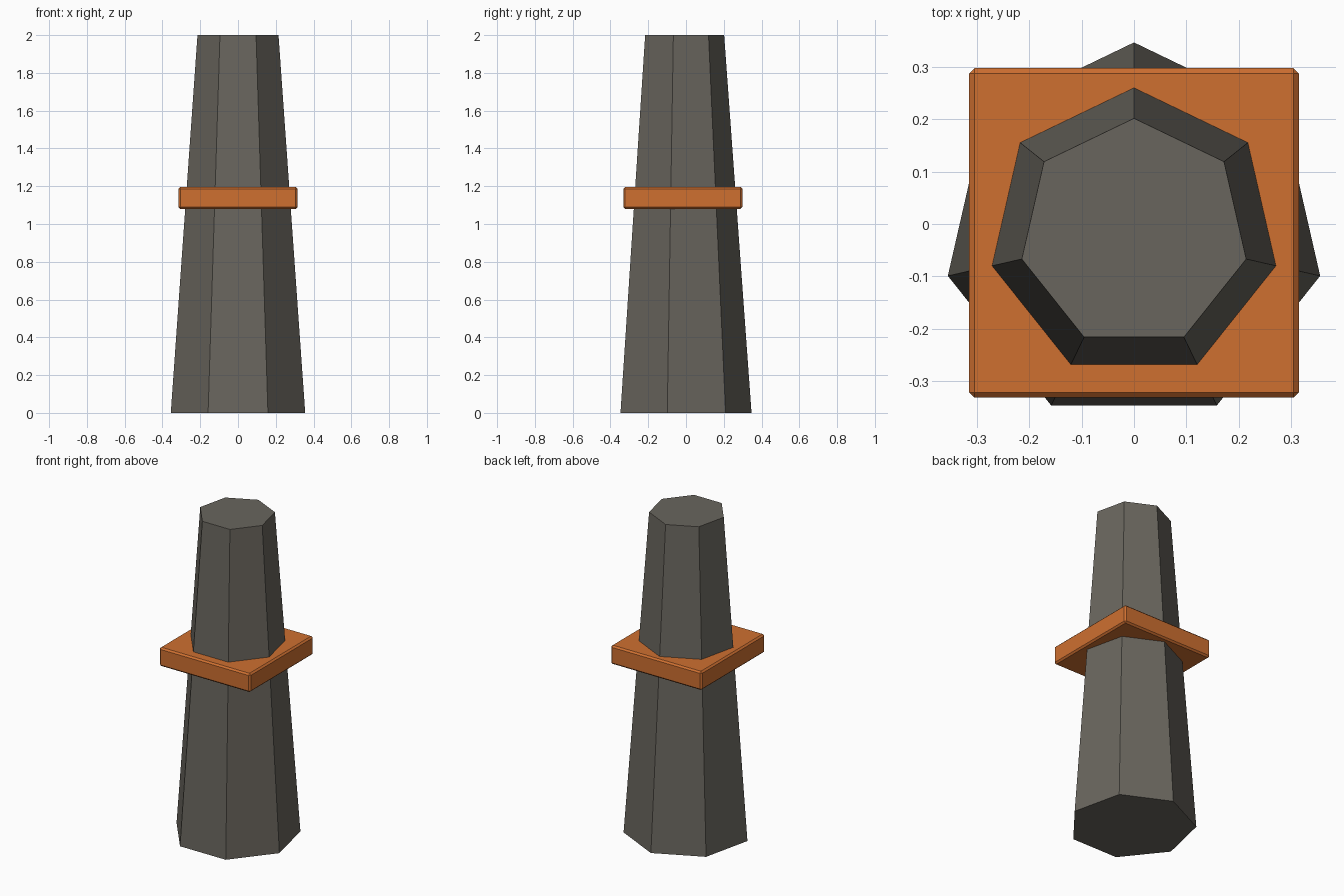
import bpy, bmesh
from math import sin, cos, tau

if "Cube" in bpy.data.objects:
    bpy.data.objects.remove(bpy.data.objects["Cube"])

CY = -0.018  # shared axis offset in y


def make_object(name, bm, color):
    bmesh.ops.recalc_face_normals(bm, faces=bm.faces)
    mesh = bpy.data.meshes.new(name)
    bm.to_mesh(mesh)
    bm.free()
    obj = bpy.data.objects.new(name, mesh)
    bpy.context.collection.objects.link(obj)
    if color:
        mat = bpy.data.materials.new(name + "_color")
        mat.diffuse_color = color
        mat.use_nodes = True
        mat.node_tree.nodes["Principled BSDF"].inputs["Base Color"].default_value = mat.diffuse_color
        mesh.materials.append(mat)
    return obj


# Tapered seven-sided post, one corner pointing to +y
SIDES = 7
bm = bmesh.new()
bottom, top = [
    [bm.verts.new((r * sin(tau * i / SIDES), CY + r * cos(tau * i / SIDES), z))
     for i in range(SIDES)]
    for r, z in ((0.365, 0.0), (0.22, 2.0))
]
bm.faces.new(bottom)
bm.faces.new(top)
for i in range(SIDES):
    j = (i + 1) % SIDES
    bm.faces.new((bottom[i], bottom[j], top[j], top[i]))
make_object("post", bm, (0.14, 0.13, 0.11, 1))

# Square collar with chamfered edges around the post
bm = bmesh.new()
bmesh.ops.create_cube(bm, size=1)
bmesh.ops.scale(bm, vec=(0.63, 0.63, 0.117), verts=bm.verts)
bmesh.ops.bevel(bm, geom=bm.edges[:], offset=0.01, segments=1,
                affect='EDGES', profile=0.5)
bmesh.ops.translate(bm, vec=(0, CY + 0.001, 1.138), verts=bm.verts)
make_object("collar", bm, (0.62, 0.16, 0.03, 1))
